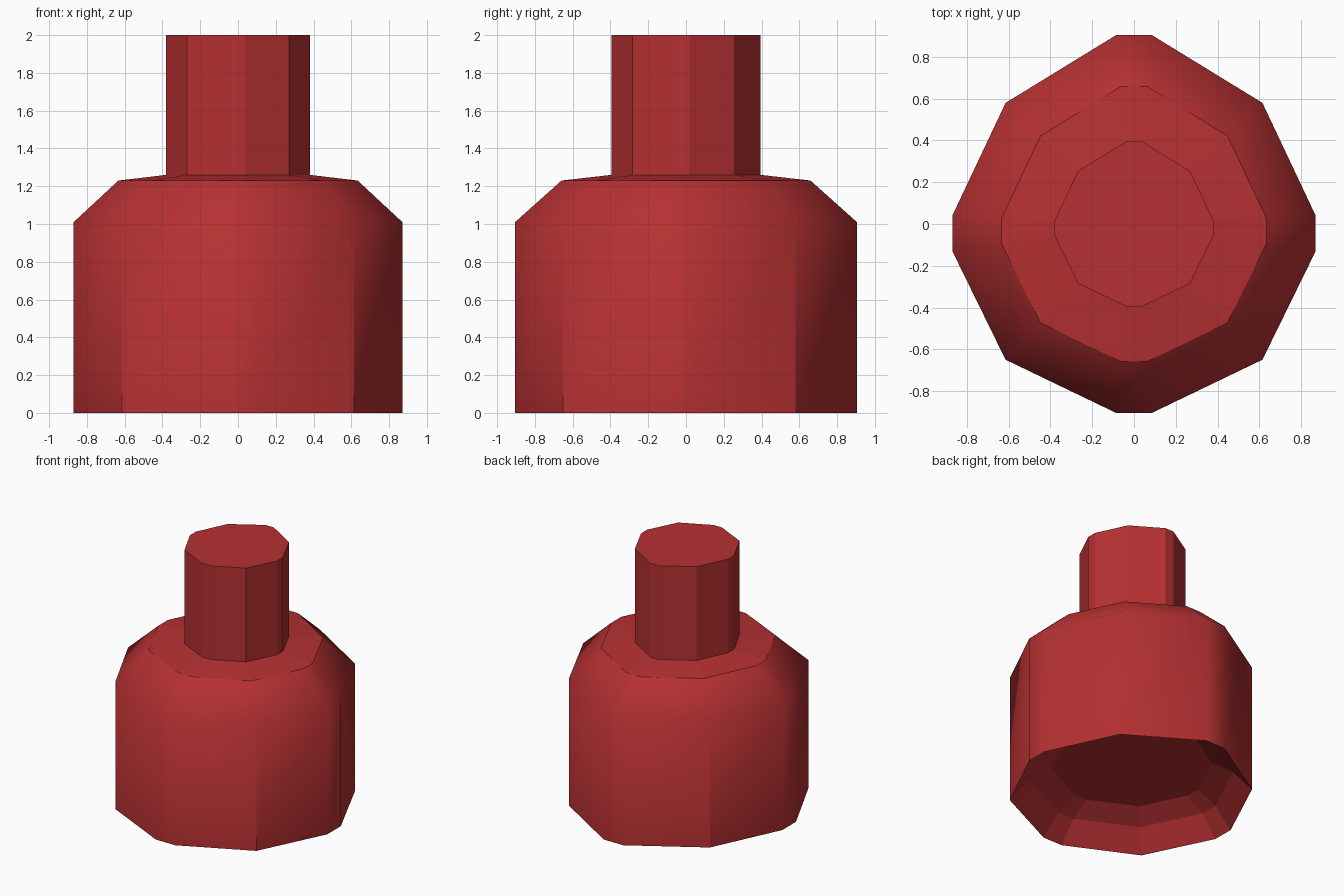
import bpy

if "Cube" in bpy.data.objects:
    bpy.data.objects.remove(bpy.data.objects["Cube"])

red = bpy.data.materials.new("deep red")
red.diffuse_color = (0.47, 0.03, 0.032, 1)
red.use_nodes = True
red.node_tree.nodes["Principled BSDF"].inputs["Base Color"].default_value = red.diffuse_color

# Right half of the twelve-sided outline, mirrored in x (anticlockwise)
half = [(0.085, -0.905), (0.615, -0.65), (0.87, -0.13),
        (0.87, 0.04), (0.615, 0.58), (0.085, 0.905)]
outline = half + [(-x, y) for x, y in reversed(half)]
N = len(outline)


def loft(name, rings, cap_start=False, cap_end=False, smooth=False):
    """Skin scaled copies of the outline; rings are (scale, z)."""
    verts = [(x * s, y * s, z) for s, z in rings for x, y in outline]
    faces = []
    for r in range(len(rings) - 1):
        a, b = r * N, (r + 1) * N
        for i in range(N):
            j = (i + 1) % N
            faces.append((a + i, a + j, b + j, b + i))
    if cap_start:
        faces.append(tuple(reversed(range(N))))
    if cap_end:
        faces.append(tuple(range((len(rings) - 1) * N, len(rings) * N)))
    mesh = bpy.data.meshes.new(name)
    mesh.from_pydata(verts, [], faces)
    mesh.materials.append(red)
    for p in mesh.polygons:
        p.use_smooth = smooth and len(p.vertices) == 4
    obj = bpy.data.objects.new(name, mesh)
    bpy.context.collection.objects.link(obj)
    return obj


# Bottle wall with its softly shaded bevelled shoulder
body = loft("body", [(1, 0), (1, 1.01), (0.728, 1.23)], smooth=True)
# Diagonal wall corners stay crisp
for e in body.data.edges:
    a, b = e.vertices
    if abs(a - b) == N and min(a, b) < N and min(a, b) % N in (1, 4, 7, 10):
        e.use_edge_sharp = True

# Nearly flat top of the shoulder, meeting the neck
loft("shoulder_top", [(0.728, 1.23), (0.437, 1.26)])

# Neck with closed top
loft("neck", [(0.437, 1.26), (0.437, 2.0)], cap_end=True)

# Recessed underside
loft("recessed_base", [(0.66, 0.23), (0.84, 0.15), (1, 0)], cap_start=True)
